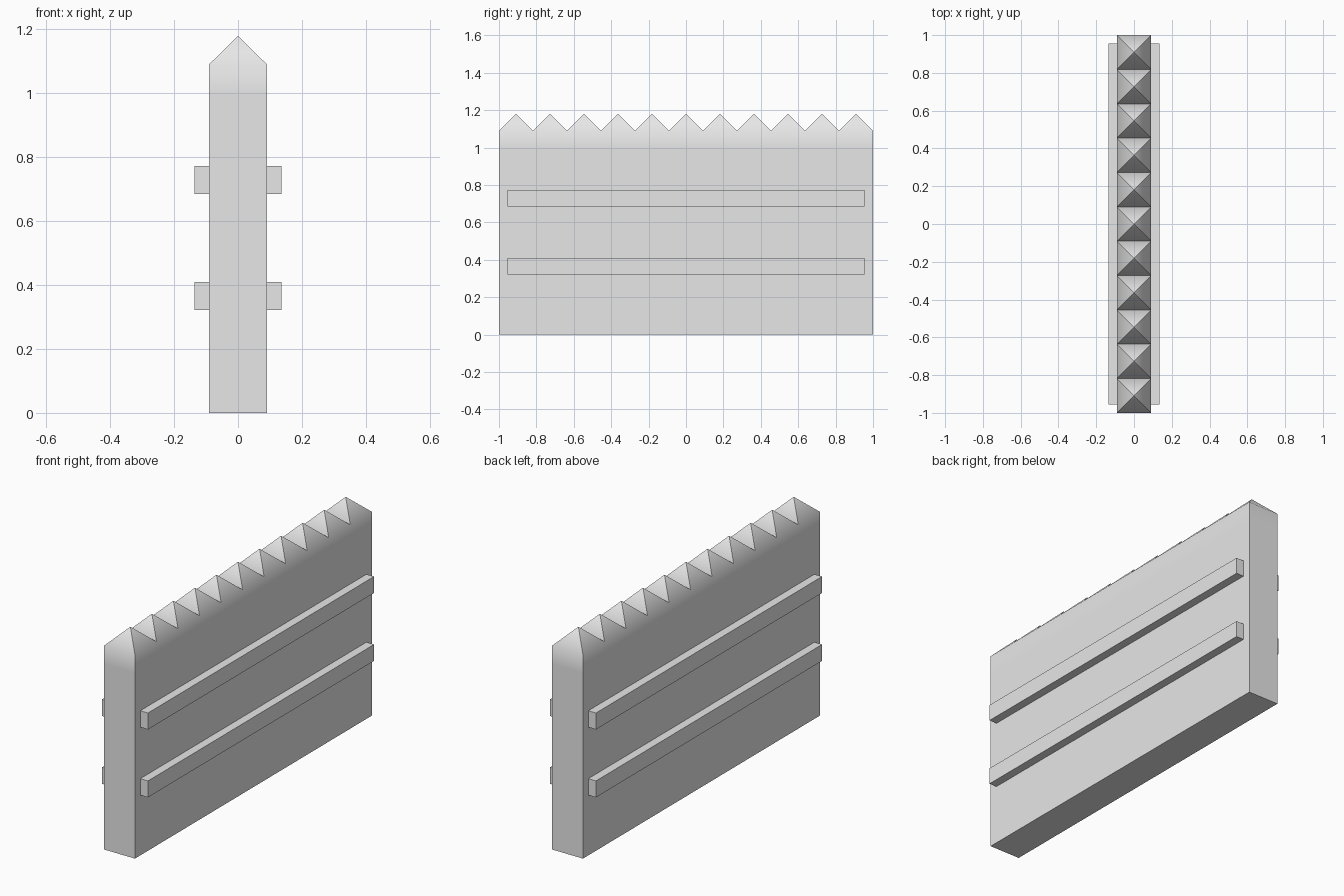
import bpy
import bmesh
import math
from mathutils import Matrix, Vector

cube = bpy.data.objects.get("Cube")
if cube:
    bpy.data.objects.remove(cube, do_unlink=True)

POSTS = 11
WIDTH = 2.0 / POSTS
SHOULDER, TIP = 1.09, 1.18

grey = bpy.data.materials.new("light_grey")
grey.use_nodes = True
grey.diffuse_color = (0.8, 0.8, 0.8, 1)
grey.node_tree.nodes["Principled BSDF"].inputs["Base Color"].default_value = (0.8, 0.8, 0.8, 1)


def add_box(bm, low, high):
    low, high = Vector(low), Vector(high)
    matrix = Matrix.Translation((low + high) / 2) @ Matrix.Diagonal((*(high - low), 1))
    bmesh.ops.create_cube(bm, size=1, matrix=matrix)


def finish(bm, name):
    mesh = bpy.data.meshes.new(name)
    bm.to_mesh(mesh)
    bm.free()
    mesh.materials.append(grey)
    obj = bpy.data.objects.new(name, mesh)
    bpy.context.collection.objects.link(obj)
    return obj


# Square posts, each with a pyramid point
for i in range(POSTS):
    y = -1 + WIDTH * i
    bm = bmesh.new()
    add_box(bm, (-WIDTH / 2, y, 0), (WIDTH / 2, y + WIDTH, SHOULDER))
    # Loop below the shoulder keeps the soft shading near the point
    bmesh.ops.bisect_plane(bm, geom=bm.verts[:] + bm.edges[:] + bm.faces[:],
                           plane_co=(0, 0, SHOULDER - 0.1), plane_no=(0, 0, 1))
    top = max(bm.faces, key=lambda f: f.calc_center_median().z)
    poked = bmesh.ops.poke(bm, faces=[top])
    poked["verts"][0].co.z = TIP
    post = finish(bm, f"post_{i + 1}")
    bpy.ops.object.select_all(action="DESELECT")
    post.select_set(True)
    bpy.context.view_layer.objects.active = post
    bpy.ops.object.shade_smooth_by_angle(angle=math.radians(50))

# Cross rails on both faces of the wall
for level, bottom, height in (("lower", 0.322, 0.088), ("upper", 0.685, 0.088)):
    for side, sign in (("left", 1), ("right", -1)):
        xs = sorted((sign * 0.085, sign * 0.136))
        bm = bmesh.new()
        add_box(bm, (xs[0], -0.955, bottom), (xs[1], 0.955, bottom + height))
        finish(bm, f"{level}_rail_{side}")
